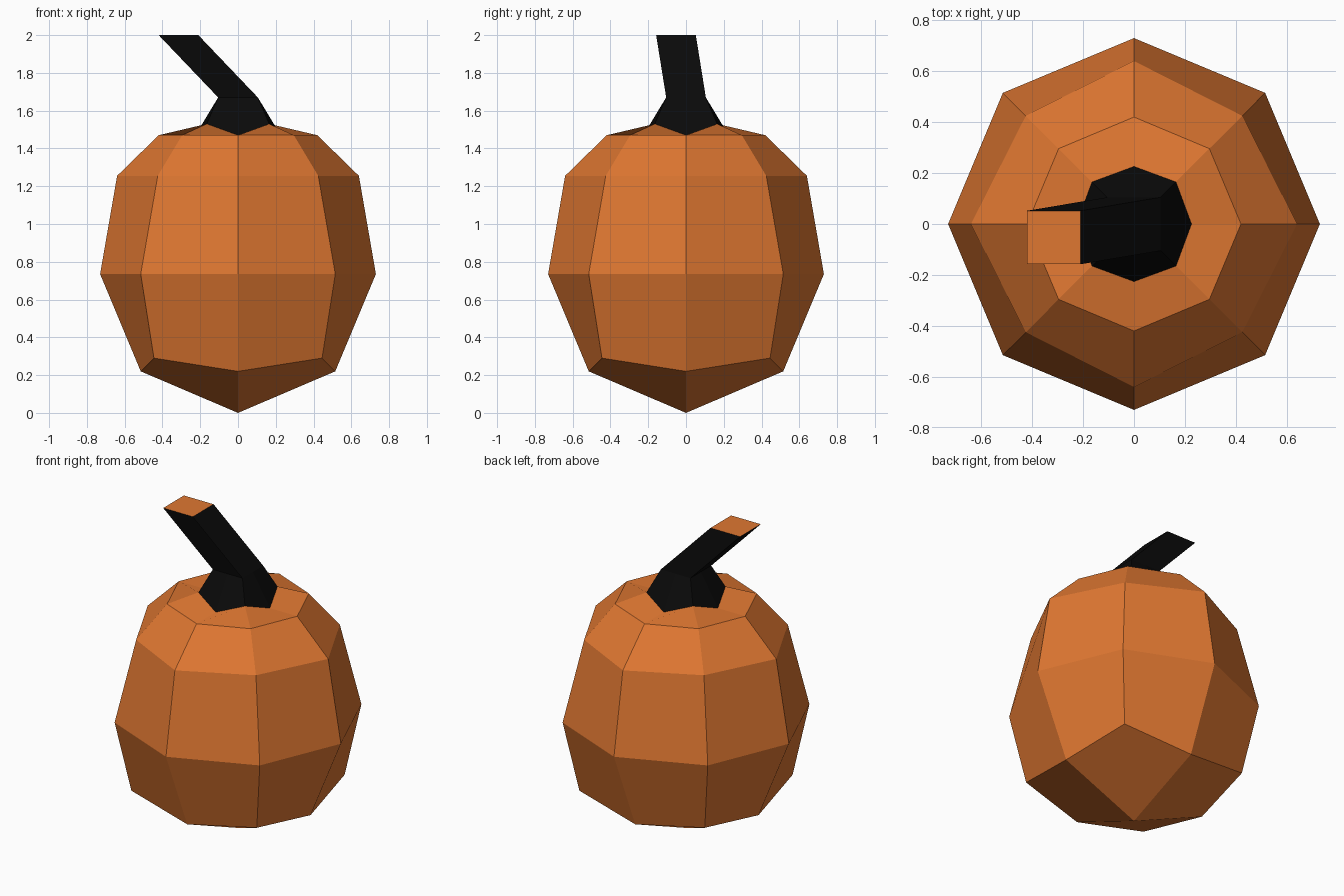
import bpy

if "Cube" in bpy.data.objects:
    bpy.data.objects.remove(bpy.data.objects["Cube"])


def material(name, rgb):
    m = bpy.data.materials.new(name)
    m.diffuse_color = (*rgb, 1)
    m.use_nodes = True
    m.node_tree.nodes["Principled BSDF"].inputs["Base Color"].default_value = m.diffuse_color
    return m


orange = material("pumpkin orange", (0.74, 0.185, 0.031))
black = material("stem black", (0.003, 0.003, 0.003))


def ring(axis, z_axis, corner, z_corner, cx=0, cy=0):
    """Eight points alternating between axis points and diagonal corners."""
    dirs = [(1, 0), (1, 1), (0, 1), (-1, 1), (-1, 0), (-1, -1), (0, -1), (1, -1)]
    return [(cx + x * (corner if i % 2 else axis), cy + y * (corner if i % 2 else axis),
             z_corner if i % 2 else z_axis) for i, (x, y) in enumerate(dirs)]


def loft(name, rings, mats):
    verts = [p for r in rings for p in r]
    faces = [(k * 8 + i, k * 8 + (i + 1) % 8, k * 8 + 8 + (i + 1) % 8, k * 8 + 8 + i)
             for k in range(len(rings) - 1) for i in range(8)]
    return name, verts, faces, mats


def build(name, verts, faces, mats):
    me = bpy.data.meshes.new(name)
    me.from_pydata(verts, [], faces)
    for m in mats:
        me.materials.append(m)
    me.update()
    ob = bpy.data.objects.new(name, me)
    bpy.context.collection.objects.link(ob)
    return ob


# Body: faceted rings, closed below by four quads meeting at a point
name, verts, faces, mats = loft("pumpkin_body", [
    ring(0.515, 0.22, 0.445, 0.29),
    ring(0.73, 0.735, 0.515, 0.735),
    ring(0.64, 1.255, 0.425, 1.255),
    ring(0.42, 1.47, 0.296, 1.47),
    ring(0.226, 1.47, 0.165, 1.53)], [orange])
bottom = len(verts)
verts.append((0, 0, 0))
faces += [(bottom, (i + 2) % 8, i + 1, i) for i in range(0, 8, 2)]
build(name, verts, faces, mats)

# Stem: flared foot narrowing to a square, leaning left, with an orange cut end
name, verts, faces, mats = loft("stem", [
    ring(0.226, 1.47, 0.165, 1.53),
    ring(0.105, 1.67, 0.105, 1.67),
    ring(0.105, 2.0, 0.105, 2.0, -0.315, -0.053)], [black, orange])
faces.append(tuple(range(16, 24)))
stem = build(name, verts, faces, mats)
for f in stem.data.polygons:
    f.material_index = 1 if f.normal.z > 0.95 else 0
